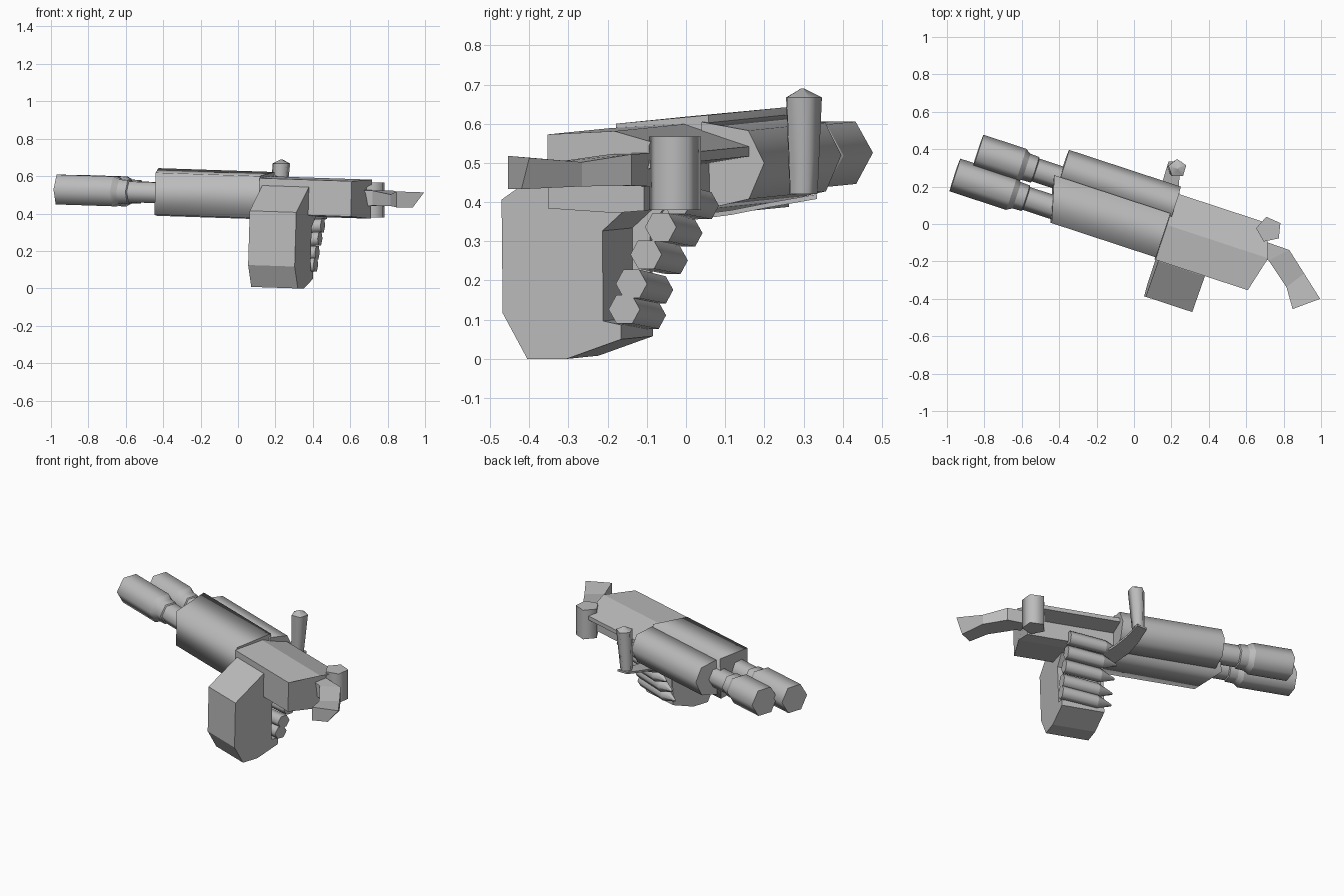
import bpy, bmesh, math
from mathutils import Matrix, Vector

cube = bpy.data.objects.get("Cube")
if cube:
    bpy.data.objects.remove(cube, do_unlink=True)

# One gunmetal colour
metal = bpy.data.materials.new("grey_metal")
metal.use_nodes = True
grey = (0.5, 0.5, 0.5, 1)
metal.diffuse_color = grey
metal.node_tree.nodes["Principled BSDF"].inputs["Base Color"].default_value = grey

# Weapon frame: u runs backwards, v to the weapon's far side, w up
FRAME = Matrix.Rotation(math.radians(-18.2), 4, 'Z') @ Matrix.Rotation(math.radians(1.8), 4, 'Y')
WORLD = Matrix.Identity(4)


def loft(name, rings, smooth=False, frame=FRAME):
    """Skin a list of equal-sized point rings and cap both ends."""
    bm = bmesh.new()
    loops = [[bm.verts.new(frame @ Vector(p)) for p in ring] for ring in rings]
    n = len(loops[0])
    for a, b in zip(loops, loops[1:]):
        for i in range(n):
            j = (i + 1) % n
            bm.faces.new((a[i], a[j], b[j], b[i])).smooth = smooth
    bm.faces.new(loops[0])
    bm.faces.new(loops[-1])
    for ring in loops:                      # rims stay crisp
        for i in range(n):
            bm.edges.get((ring[i], ring[(i + 1) % n])).smooth = False
    bmesh.ops.recalc_face_normals(bm, faces=bm.faces)
    mesh = bpy.data.meshes.new(name)
    bm.to_mesh(mesh)
    bm.free()
    mesh.materials.append(metal)
    obj = bpy.data.objects.new(name, mesh)
    bpy.context.collection.objects.link(obj)
    return obj


def prism(name, profile, u0, u1, smooth=False):
    """Extrude a (v, w) profile along the weapon; the ends may be functions of v."""
    end = lambda u, v: u(v) if callable(u) else u
    loft(name, [[(end(u, v), v, w) for v, w in profile] for u in (u0, u1)], smooth)


def turned(name, stations, v, w, sides=6, slope=0):
    """Faceted round part along u from (u, radius) stations."""
    rings = []
    for u, r in stations:
        drop = slope * (u - stations[-1][0])
        rings.append([(u, v + r * math.cos(k * math.tau / sides),
                       w + drop + r * math.sin(k * math.tau / sides)) for k in range(sides)])
    loft(name, rings, True)


def post(name, stations, turn):
    """Five-sided upright post from (x, y, z, radius) stations."""
    rings = [[(x + r * math.cos(turn + k * math.tau / 5),
               y + r * math.sin(turn + k * math.tau / 5), z) for k in range(5)]
             for x, y, z, r in stations]
    loft(name, rings, True, WORLD)


# Twin barrels with thick muzzles and tapered collars
for name, muzzle, v in (("right_barrel", -1.008, -0.05), ("left_barrel", -0.93, 0.11)):
    turned(name, [(muzzle, 0.092), (-0.69, 0.092), (-0.66, 0.074),
                  (-0.61, 0.072), (-0.605, 0.064), (-0.4, 0.064)], v, 0.497)

# Handguards
prism("right_handguard", [(-0.133, 0.38), (-0.133, 0.605), (0.115, 0.627), (0.115, 0.372)],
      lambda v: -0.475 - 0.27 * v, 0.148, True)
prism("left_handguard", [(0.1, 0.385), (0.1, 0.61), (0.226, 0.588), (0.268, 0.505), (0.226, 0.413)],
      -0.47, 0.16, True)

# Receiver: ridged top, overhanging far edge, pointed rear
prism("receiver", [(-0.146, 0.405), (-0.146, 0.594), (0.05, 0.604), (0.227, 0.547),
                   (0.227, 0.522), (0.12, 0.505), (0.12, 0.4), (0.05, 0.395)],
      0.15, lambda v: 0.72 - (0.255 if v < 0.05 else 0.37) * abs(v - 0.05))

# Magazine with a notch on the inner side for the rounds
prism("magazine", [(-0.35, 0.42), (-0.35, 0.13), (-0.285, 0.013), (-0.18, 0.013),
                   (-0.033, 0.063), (-0.033, 0.1), (-0.08, 0.11), (-0.08, 0.34),
                   (0.0, 0.41), (-0.1, 0.56), (-0.148, 0.555)], 0.168, 0.43)
prism("magazine_front_wall", [(-0.1, 0.07), (-0.033, 0.065), (-0.033, 0.34),
                              (0.02, 0.41), (-0.1, 0.41)], 0.168, 0.185)

# Rounds feeding up into the receiver
for i, (v, w) in enumerate([(-0.02, 0.14), (0.0, 0.205), (0.04, 0.28), (0.08, 0.35), (0.125, 0.42)]):
    turned(f"round_{i + 1}", [(0.13, 0.006), (0.22, 0.04), (0.44, 0.042)], v, w, 6, 0.1)

# Side handle and the thin arm that carries it
post("side_handle", [(0.215, 0.297, 0.42, 0.039), (0.232, 0.297, 0.667, 0.05),
                     (0.232, 0.297, 0.69, 0.004)], math.radians(20))
path = [(0.2, 0.0, 0.352), (0.19, 0.12, 0.368), (0.195, 0.22, 0.388), (0.22, 0.335, 0.408)]
loft("handle_arm", [[(x - h, y, z), (x + h, y, z), (x + h, y, z + 0.012), (x - h, y, z + 0.012)]
                    for (x, y, z), h in zip(path, (0.06, 0.055, 0.045, 0.035))], False, WORLD)

# Rear post
post("rear_post", [(0.722, -0.03, 0.38, 0.07), (0.722, -0.03, 0.567, 0.07)], math.radians(30))

# Twisted stock blade
ends = [((0.66, -0.17), (0.69, -0.09), 0.44, 0.525),
        ((0.72, -0.195), (0.83, -0.139), 0.442, 0.522),
        ((0.815, -0.337), (0.91, -0.265), 0.44, 0.502)]
rings = [[(*a, lo), (*b, lo), (*b, hi), (*a, hi)] for a, b, lo, hi in ends]
rings.append([(0.848, -0.455, 0.433), (0.935, -0.42, 0.433), (0.995, -0.4, 0.513), (0.848, -0.455, 0.518)])
loft("stock_blade", rings, False, WORLD)
